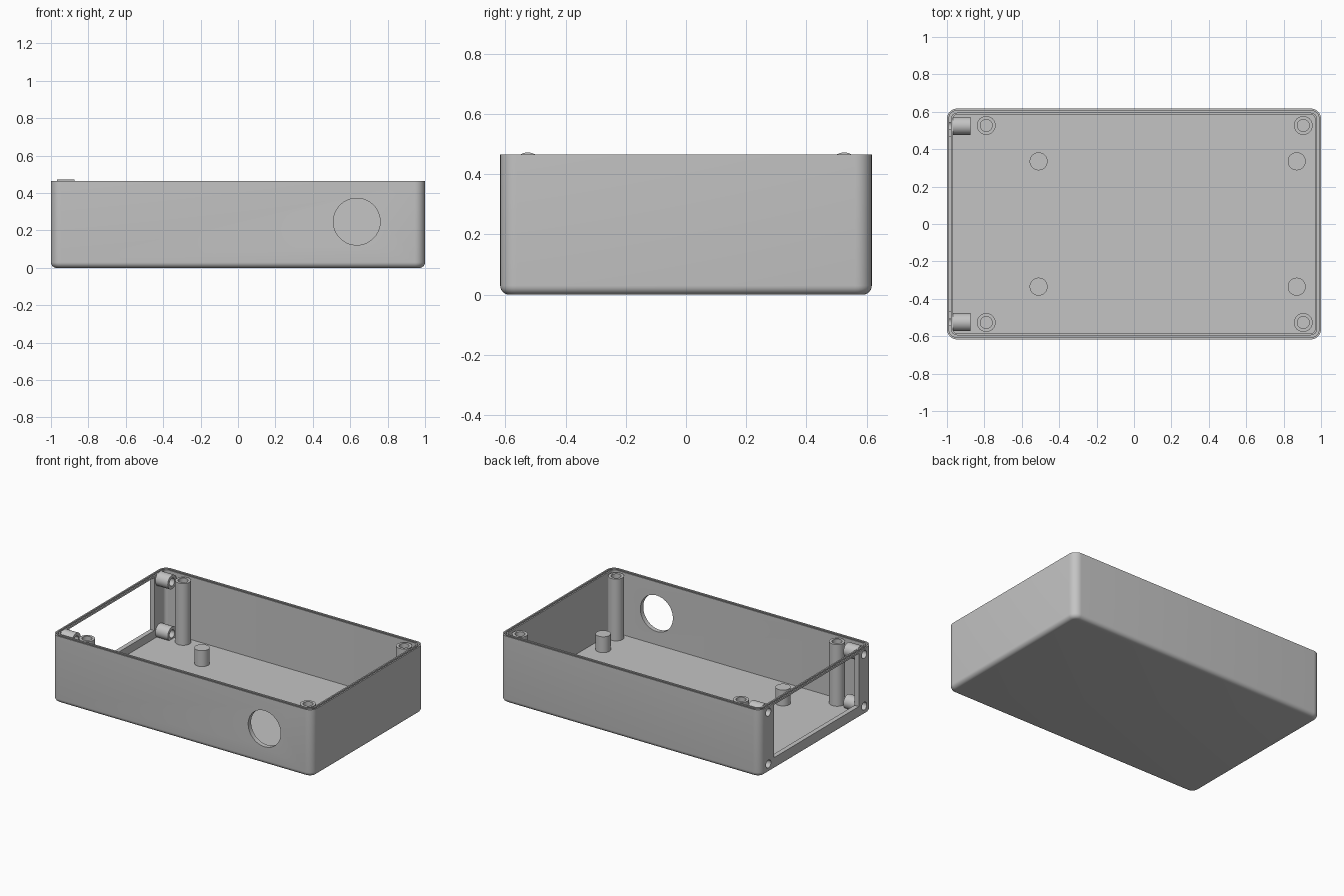
import bpy, bmesh, math
from mathutils import Matrix, Vector

if "Cube" in bpy.data.objects:
    bpy.data.objects.remove(bpy.data.objects["Cube"], do_unlink=True)

HALF_X, HALF_Y, HEIGHT = 1.0, 0.617, 0.465
CORNER, FILLET, WALL, FLOOR = 0.055, 0.03, 0.032, 0.03
SCREW_Y = 0.525
SCREW_Z = (0.065, 0.424)

grey = bpy.data.materials.new("plain grey plastic")
grey.use_nodes = True
grey.diffuse_color = (0.55, 0.55, 0.55, 1)
grey.node_tree.nodes["Principled BSDF"].inputs["Base Color"].default_value = grey.diffuse_color


def finish(name, bm):
    """Turn a bmesh into a named, coloured object."""
    bmesh.ops.recalc_face_normals(bm, faces=bm.faces)
    mesh = bpy.data.meshes.new(name)
    bm.to_mesh(mesh)
    bm.free()
    mesh.materials.append(grey)
    obj = bpy.data.objects.new(name, mesh)
    bpy.context.collection.objects.link(obj)
    return obj


def activate(obj):
    bpy.ops.object.select_all(action="DESELECT")
    obj.select_set(True)
    bpy.context.view_layer.objects.active = obj


def smooth(obj):
    activate(obj)
    bpy.ops.object.shade_smooth_by_angle(angle=math.radians(35))


def rounded_loop(bm, inset, z, steps=8):
    """Ring of vertices around a rounded rectangle."""
    r = max(CORNER - inset, 0.015)
    cx, cy = HALF_X - inset - r, HALF_Y - inset - r
    ring = []
    for q, (sx, sy) in enumerate([(1, 1), (-1, 1), (-1, -1), (1, -1)]):
        for i in range(steps + 1):
            a = (q + i / steps) * math.pi / 2
            ring.append(bm.verts.new((sx * cx + r * math.cos(a), sy * cy + r * math.sin(a), z)))
    return ring


def join_rings(bm, a, b):
    n = len(a)
    for i in range(n):
        bm.faces.new((a[i], a[(i + 1) % n], b[(i + 1) % n], b[i]))


def lathe(name, profile, location, axis="Z", segments=40):
    """Turn (radius, height) points round an axis; closes ends that have a radius."""
    bm = bmesh.new()
    rings = []
    for r, h in profile:
        rings.append([bm.verts.new((r * math.cos(t), r * math.sin(t), h))
                      for t in (2 * math.pi * i / segments for i in range(segments))])
    for a, b in zip(rings, rings[1:]):
        join_rings(bm, a, b)
    if profile[0] == profile[-1]:
        bmesh.ops.remove_doubles(bm, verts=bm.verts, dist=1e-5)
    else:
        bm.faces.new(rings[0])
        bm.faces.new(rings[-1])
    turn = {"Z": Matrix(), "X": Matrix.Rotation(math.pi / 2, 4, "Y"),
            "Y": Matrix.Rotation(-math.pi / 2, 4, "X")}[axis]
    bm.transform(Matrix.Translation(Vector(location)) @ turn)
    return finish(name, bm)


def cut(target, cutter):
    """Subtract a cutter and delete it."""
    cutter.hide_render = True
    mod = target.modifiers.new("cut", "BOOLEAN")
    mod.operation, mod.solver, mod.object = "DIFFERENCE", "EXACT", cutter
    activate(target)
    bpy.ops.object.modifier_apply(modifier=mod.name)
    bpy.data.objects.remove(cutter, do_unlink=True)


# Open tray: filleted base, outer wall, grooved rim, inner wall and floor
bm = bmesh.new()
section = []
for i in range(7):
    t = i / 6 * math.pi / 2
    section.append((FILLET * (1 - math.sin(t)), FILLET * (1 - math.cos(t))))
groove_z = HEIGHT - 0.02
section += [(0, HEIGHT), (0.010, HEIGHT), (0.010, groove_z), (0.022, groove_z),
            (0.022, HEIGHT), (WALL, HEIGHT), (WALL, FLOOR)]
loops = [rounded_loop(bm, inset, z) for inset, z in section]
for a, b in zip(loops, loops[1:]):
    join_rings(bm, a, b)
bm.faces.new(loops[0])
bm.faces.new(loops[-1])
tray = finish("enclosure_tray", bm)

# Panel window in the end wall, leaving two thin rails on top
bm = bmesh.new()
bmesh.ops.create_cube(bm, size=1)
low, high = 0.085, 0.452
bm.transform(Matrix.Translation((-HALF_X, 0, (low + high) / 2))
             @ Matrix.Diagonal((0.15, 0.93, high - low, 1)))
cut(tray, finish("window_cutter", bm))

# Round port in the front wall
cut(tray, lathe("port_cutter", [(0.125, -0.05), (0.125, 0.05)],
                (0.635, -HALF_Y, 0.247), "Y", 64))

# Panel screw holes and their sleeves
for side, sy in (("left", 1), ("right", -1)):
    name = "back" if sy > 0 else "front"
    for level, z in zip(("lower", "upper"), SCREW_Z):
        cut(tray, lathe("screw_cutter", [(0.027, -0.05), (0.027, 0.05)],
                        (-HALF_X, sy * SCREW_Y, z), "X"))
        sleeve = [(0.027, 0), (0.048, 0), (0.048, 0.095), (0.027, 0.095), (0.027, 0)]
        smooth(lathe(f"{name}_{level}_panel_sleeve", sleeve,
                     (WALL - HALF_X, sy * SCREW_Y, z), "X"))
smooth(tray)

# Tall lid posts with blind holes, and short solid board pegs
for sy, row in ((1, "back"), (-1, "front")):
    for x, end in ((-0.79, "right"), (0.905, "left")):
        post = [(0.05, FLOOR - 0.01), (0.05, 0.458), (0.032, 0.458), (0.032, 0.1)]
        smooth(lathe(f"{row}_{end}_lid_post", post, (x, sy * 0.527, 0)))
    for x, end in ((-0.51, "right"), (0.87, "left")):
        peg = [(0.048, FLOOR - 0.01), (0.048, 0.14)]
        smooth(lathe(f"{row}_{end}_board_peg", peg, (x, sy * 0.335, 0)))
